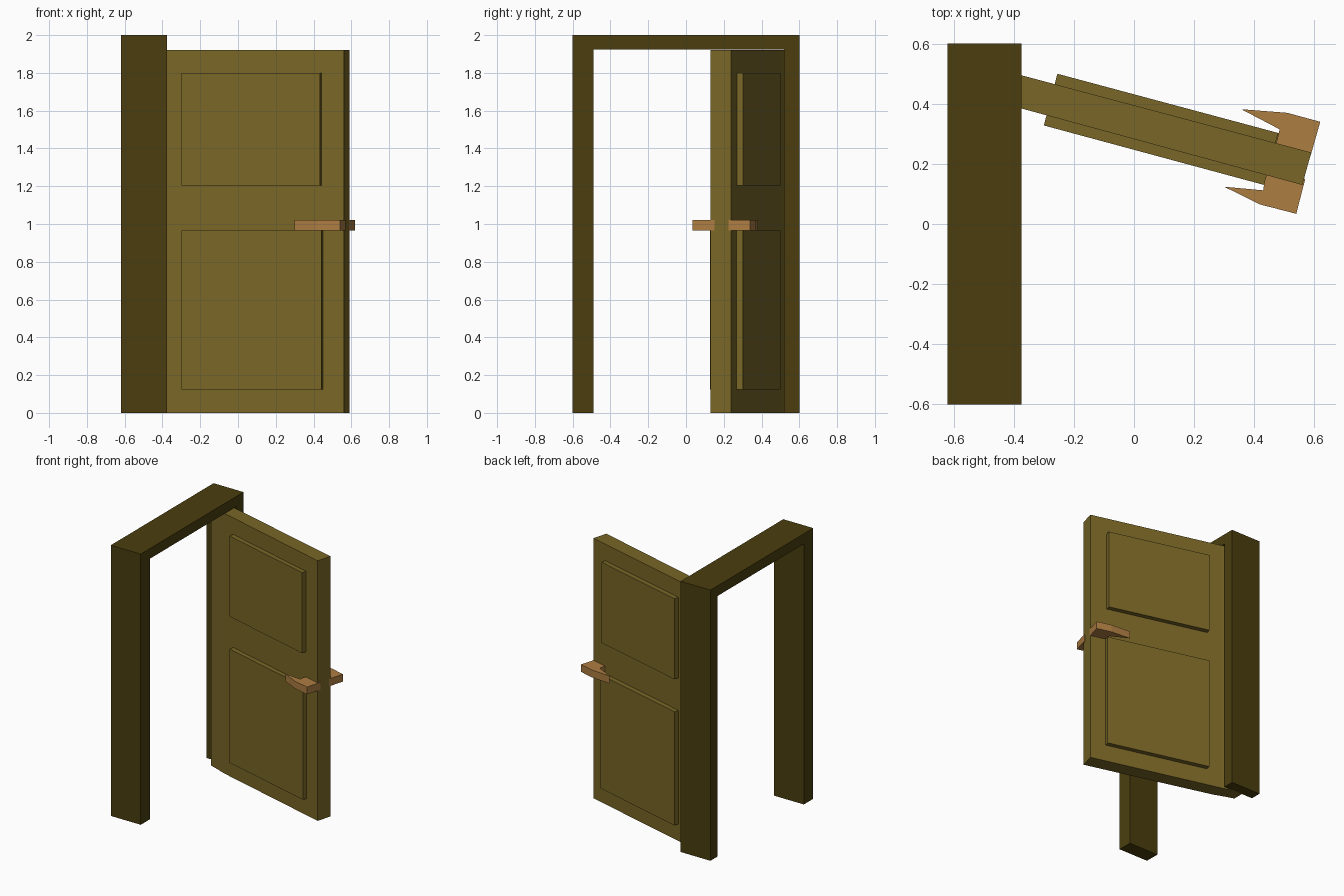
import bpy
import bmesh
from mathutils import Vector

if "Cube" in bpy.data.objects:
    bpy.data.objects.remove(bpy.data.objects["Cube"])


def material(name, rgb):
    m = bpy.data.materials.new(name)
    m.diffuse_color = (*rgb, 1)
    m.use_nodes = True
    m.node_tree.nodes["Principled BSDF"].inputs["Base Color"].default_value = m.diffuse_color
    return m


FRAME = material("dark_olive_wood", (0.069, 0.048, 0.0045))
DOOR = material("olive_wood", (0.190, 0.134, 0.020))
HANDLE = material("tan_brass", (0.42, 0.205, 0.055))


def extrude(name, points, offset, mat):
    """Extrude a closed 3D outline along an offset vector."""
    bm = bmesh.new()
    face = bm.faces.new([bm.verts.new(p) for p in points])
    out = bmesh.ops.extrude_face_region(bm, geom=[face])
    verts = [g for g in out["geom"] if isinstance(g, bmesh.types.BMVert)]
    bmesh.ops.translate(bm, verts=verts, vec=Vector(offset))
    bmesh.ops.recalc_face_normals(bm, faces=bm.faces)
    mesh = bpy.data.meshes.new(name)
    bm.to_mesh(mesh)
    bm.free()
    mesh.materials.append(mat)
    ob = bpy.data.objects.new(name, mesh)
    bpy.context.collection.objects.link(ob)
    return ob


def plan(name, outline, z0, z1, mat):
    """Extrude a plan (x, y) outline upward between two heights."""
    return extrude(name, [(x, y, z0) for x, y in outline], (0, 0, z1 - z0), mat)


# door frame: two posts and a lintel as one arch profile
arch = [(-0.6, 0), (-0.49, 0), (-0.49, 1.925), (0.52, 1.925),
        (0.52, 0), (0.6, 0), (0.6, 2), (-0.6, 2)]
extrude("door_frame", [(-0.62, y, z) for y, z in arch], (0.245, 0, 0), FRAME)

# open door leaf with its hinge edge tucked into the frame
leaf = [(0.59, 0.238), (0.56, 0.13), (-0.38, 0.386), (-0.47, 0.42),
        (-0.53, 0.44), (-0.53, 0.52), (-0.45, 0.52), (-0.375, 0.495)]
plan("door_leaf", leaf, 0.0, 1.922, DOOR)

# raised panels, showing on both faces of the leaf
for name, z0, z1, extra in (("upper_panel", 1.205, 1.80, 0.0),
                            ("lower_panel", 0.125, 0.965, 0.008)):
    panel = [(-0.255, 0.50), (0.48 + extra, 0.303 - extra * 0.27),
             (0.433 + extra, 0.13 - extra * 0.27), (-0.30, 0.328)]
    plan(name, panel, z0, z1, DOOR)

# pointed lever handles on both faces
back = [(0.357, 0.382), (0.51, 0.37), (0.62, 0.34), (0.587, 0.225),
        (0.47, 0.257), (0.485, 0.315)]
front = [(0.30, 0.124), (0.42, 0.065), (0.54, 0.034), (0.57, 0.15),
         (0.44, 0.18), (0.43, 0.112)]
plan("back_handle", back, 0.965, 1.02, HANDLE)
plan("front_handle", front, 0.965, 1.02, HANDLE)
